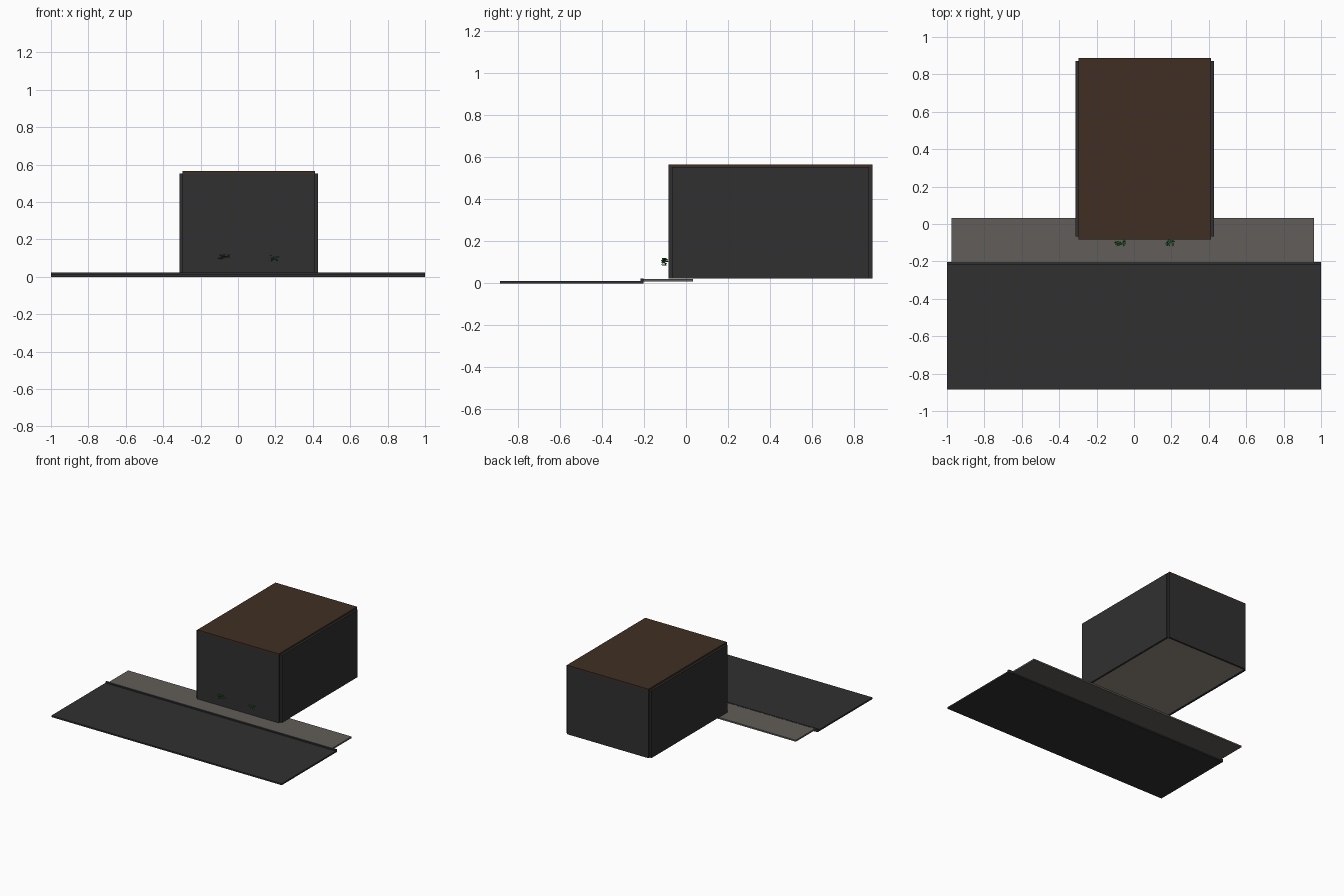
import bpy, math, random
from mathutils import Vector, Matrix

random.seed(4)
cube = bpy.data.objects.get("Cube")
if cube:
    bpy.data.objects.remove(cube, do_unlink=True)


def material(name, r, g, b):
    m = bpy.data.materials.new(name)
    m.use_nodes = True
    m.diffuse_color = (r, g, b, 1)
    m.node_tree.nodes["Principled BSDF"].inputs["Base Color"].default_value = (r, g, b, 1)
    return m


asphalt = material("asphalt", 0.03, 0.03, 0.03)
paving = material("paving", 0.12, 0.11, 0.1)
wall_grey = material("wall grey", 0.03, 0.03, 0.03)
roof_brown = material("roof brown", 0.05, 0.028, 0.017)
floor_tan = material("floor tan", 0.32, 0.28, 0.24)
leaf_green = material("leaf green", 0.03, 0.16, 0.04)


def add_mesh(name, verts, faces, mat):
    mesh = bpy.data.meshes.new(name)
    mesh.from_pydata(verts, [], faces)
    mesh.materials.append(mat)
    obj = bpy.data.objects.new(name, mesh)
    bpy.context.collection.objects.link(obj)
    return obj


def box(name, x, y, z, mat):
    verts = [(a, b, c) for a in x for b in y for c in z]
    faces = [(0, 1, 3, 2), (4, 6, 7, 5), (0, 4, 5, 1), (2, 3, 7, 6), (0, 2, 6, 4), (1, 5, 7, 3)]
    return add_mesh(name, verts, faces, mat)


# Street with its raised curb, and the pavement behind it
box("road", (-1, 1), (-0.886, -0.21), (0, 0.012), asphalt)
box("curb", (-1, 1), (-0.217, -0.202), (0, 0.022), asphalt)
box("sidewalk", (-0.977, 0.963), (-0.21, 0.033), (0.009, 0.021), paving)

# Building shell: panels whose ends step back at each corner
t = 0.016
x0, x1, y0, y1 = -0.312, 0.428, -0.083, 0.888
inner_x, inner_y = (x0 + t, x1 - t), (y0 + t, y1 - t)
height = (0.024, 0.553)
box("front_wall", inner_x, (y0, y0 + t), height, wall_grey)
box("back_wall", inner_x, (y1 - t, y1), height, wall_grey)
box("right_wall", (x0, x0 + t), inner_y, height, wall_grey)
box("left_wall", (x1 - t, x1), inner_y, height, wall_grey)
box("roof", inner_x, (y0, y1), (0.553, 0.566), roof_brown)
box("floor", inner_x, inner_y, (0.026, 0.04), floor_tan)


# Small clumps of tilted leaves against the front wall
def plant(name, cx, cz, half_width, count):
    verts, faces = [], []
    for i in range(count):
        centre = Vector((cx + random.uniform(-1, 1) * half_width,
                         random.uniform(-0.112, -0.09),
                         cz + random.uniform(-0.014, 0.014)))
        turn = Matrix.Rotation(random.uniform(0, math.tau), 3, "Z") @ Matrix.Rotation(0.5, 3, "X")
        start = len(verts)
        for a, b in ((-0.013, 0), (0, -0.006), (0.013, 0), (0, 0.006)):
            verts.append(centre + turn @ Vector((a, b, 0)))
        faces.append(range(start, start + 4))
    add_mesh(name, verts, [tuple(f) for f in faces], leaf_green)


plant("right_plant", -0.072, 0.105, 0.026, 14)
plant("left_plant", 0.193, 0.1, 0.02, 10)
